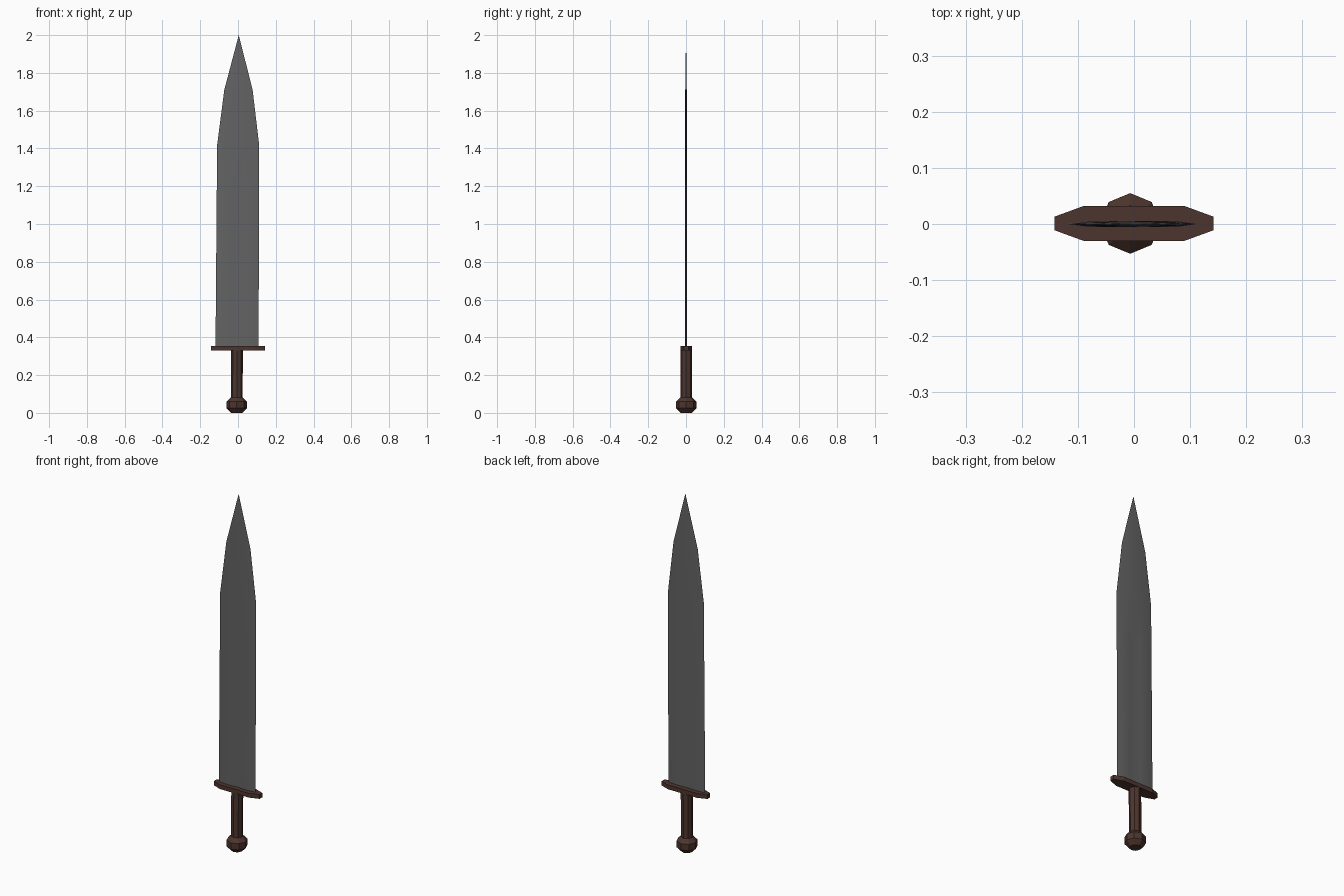
import bpy, bmesh, math

if "Cube" in bpy.data.objects:
    bpy.data.objects.remove(bpy.data.objects["Cube"])


def material(name, rgb):
    m = bpy.data.materials.new(name)
    m.diffuse_color = (*rgb, 1)
    m.use_nodes = True
    m.node_tree.nodes["Principled BSDF"].inputs["Base Color"].default_value = m.diffuse_color
    return m


steel = material("dark steel", (0.125, 0.125, 0.125))
brown = material("dark brown leather", (0.075, 0.036, 0.027))


def lean(z):
    # the whole sword leans very slightly to the right
    return -0.007 + 0.0055 * z


def loft(name, rings, mat, smooth=False):
    """Skin equal-length rings of points and cap both ends."""
    bm = bmesh.new()
    rows = [[bm.verts.new(p) for p in ring] for ring in rings]
    n = len(rows[0])
    for a, b in zip(rows, rows[1:]):
        for i in range(n):
            j = (i + 1) % n
            bm.faces.new((a[i], a[j], b[j], b[i]))
    bm.faces.new(rows[0][::-1])
    bm.faces.new(rows[-1])
    bmesh.ops.remove_doubles(bm, verts=bm.verts, dist=1e-5)
    bmesh.ops.recalc_face_normals(bm, faces=bm.faces)
    me = bpy.data.meshes.new(name)
    bm.to_mesh(me)
    bm.free()
    me.materials.append(mat)
    ob = bpy.data.objects.new(name, me)
    bpy.context.collection.objects.link(ob)
    if smooth:
        bpy.context.view_layer.objects.active = ob
        ob.select_set(True)
        bpy.ops.object.shade_smooth_by_angle(angle=math.radians(30))
        ob.select_set(False)
    return ob


def turned(name, profile, mat, sides=8):
    rings = [[(lean(z) + r * math.cos(2 * math.pi * i / sides),
               0.001 + r * math.sin(2 * math.pi * i / sides), z)
              for i in range(sides)] for r, z in profile]
    return loft(name, rings, mat)


# pommel and grip
turned("pommel", [(0.03, 0.0), (0.054, 0.025), (0.054, 0.06), (0.032, 0.082)], brown)
turned("grip", [(0.031, 0.07), (0.031, 0.335)], brown)

# guard: long plate with tapered ends
outline = [(0.142, 0.012), (0.09, 0.031), (-0.09, 0.031), (-0.142, 0.012),
           (-0.142, -0.012), (-0.09, -0.031), (0.09, -0.031), (0.142, -0.012)]
loft("guard", [[(x, y + 0.001, z) for x, y in outline] for z in (0.331, 0.355)], brown)

# blade: (z, edge half width, bevel x, fuller half width, bevel y, rim y, centre y)
stations = [
    (0.345, 0.114, 0.080, 0.036, 0.0045, 0.0055, 0.0015),
    (1.18, 0.112, 0.080, 0.034, 0.0045, 0.0055, 0.0015),
    (1.26, 0.1115, 0.080, 0.030, 0.0030, 0.0045, 0.0050),
    (1.42, 0.111, 0.078, 0.030, 0.0030, 0.0045, 0.0050),
    (1.71, 0.075, 0.050, 0.020, 0.0025, 0.0035, 0.0040),
    (2.0, 0, 0, 0, 0, 0, 0),
]
rings = []
for z, w, b, f, yb, yr, yc in stations:
    half = [(w, 0), (b, yb), (f, yr), (0, yc), (-f, yr), (-b, yb)]
    ring = half + [(-x, -y) for x, y in half]
    rings.append([(x + lean(z), y, z) for x, y in ring])
# the tip ring is a single point, so build it slightly open and merge it
rings[-1] = [(lean(2.0) + 1e-6 * math.cos(i), 1e-6 * math.sin(i), 2.0) for i in range(12)]
loft("blade", rings, steel, smooth=True)
